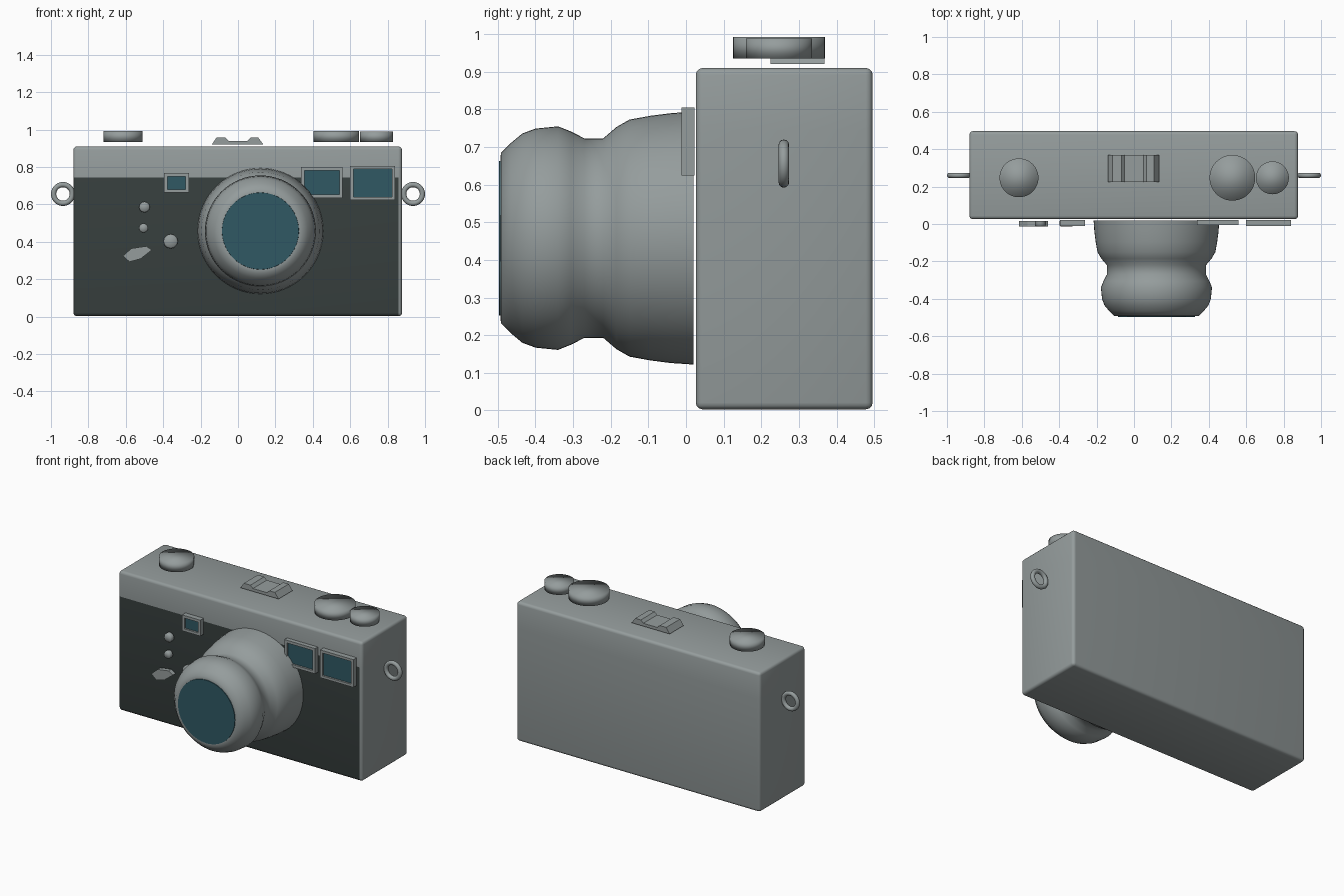
import bpy, bmesh, math
from mathutils import Matrix, Vector

if "Cube" in bpy.data.objects:
    bpy.data.objects.remove(bpy.data.objects["Cube"])


def material(name, rgb):
    m = bpy.data.materials.new(name)
    m.diffuse_color = (*rgb, 1)
    m.use_nodes = True
    m.node_tree.nodes["Principled BSDF"].inputs["Base Color"].default_value = m.diffuse_color
    return m


GREY = material("grey metal", (0.30, 0.335, 0.335))
DARK = material("dark leatherette", (0.040, 0.052, 0.050))
TEAL = material("teal glass", (0.029, 0.098, 0.127))


def finish(bm, name, mats, smooth=None):
    bmesh.ops.recalc_face_normals(bm, faces=bm.faces)
    me = bpy.data.meshes.new(name)
    bm.to_mesh(me)
    bm.free()
    for m in mats:
        me.materials.append(m)
    ob = bpy.data.objects.new(name, me)
    bpy.context.collection.objects.link(ob)
    if smooth is not None:
        bpy.ops.object.select_all(action='DESELECT')
        bpy.context.view_layer.objects.active = ob
        ob.select_set(True)
        bpy.ops.object.shade_smooth_by_angle(angle=math.radians(smooth))
    return ob


def box(bm, x0, x1, y0, y1, z0, z1):
    c = Vector(((x0 + x1) / 2, (y0 + y1) / 2, (z0 + z1) / 2))
    s = Matrix.Diagonal((x1 - x0, y1 - y0, z1 - z0, 1))
    bmesh.ops.create_cube(bm, size=1, matrix=Matrix.Translation(c) @ s)


def lathe(name, profile, axis_x, axis_z, mat, smooth, segs=64):
    """Closed solid turned about a line parallel to y; profile is (y, radius)."""
    bm = bmesh.new()
    rings = []
    for y, r in profile:
        rings.append([bm.verts.new((axis_x + r * math.cos(a), y, axis_z + r * math.sin(a)))
                      for a in (2 * math.pi * i / segs for i in range(segs))])
    for p, q in zip(rings, rings[1:]):
        for i in range(segs):
            j = (i + 1) % segs
            bm.faces.new((p[i], p[j], q[j], q[i]))
    bm.faces.new(rings[0])
    bm.faces.new(rings[-1])
    return finish(bm, name, [mat], smooth)


def prism(name, points, to3d, push, mat):
    """Extrude a flat outline along a vector."""
    bm = bmesh.new()
    face = bm.faces.new([bm.verts.new(to3d(*p)) for p in points])
    new = bmesh.ops.extrude_face_region(bm, geom=[face], use_keep_orig=True)
    bmesh.ops.translate(bm, vec=push, verts=[v for v in new["geom"] if isinstance(v, bmesh.types.BMVert)])
    return finish(bm, name, [mat])


# Rounded body with the dark front covering below the top band
bm = bmesh.new()
box(bm, -0.88, 0.877, 0.026, 0.496, 0.003, 0.91)
bmesh.ops.bevel(bm, geom=bm.edges[:], offset=0.018, segments=3, profile=0.5, affect='EDGES')
for co, no in (((0, 0, 0.745), (0, 0, 1)), ((0.857, 0, 0), (1, 0, 0))):
    bmesh.ops.bisect_plane(bm, geom=bm.verts[:] + bm.edges[:] + bm.faces[:], plane_co=co, plane_no=no)
bm.normal_update()
for f in bm.faces:
    c = f.calc_center_median()
    if f.normal.y < -0.6 and c.z < 0.745 and c.x < 0.857:
        f.material_index = 1
finish(bm, "camera_body", [GREY, DARK], 40)

# Lens barrel and front glass
LX, LZ = 0.12, 0.458
lathe("lens_barrel", [(0.02, 0.336), (-0.04, 0.332), (-0.095, 0.325), (-0.15, 0.315),
                      (-0.185, 0.295), (-0.22, 0.265), (-0.27, 0.265), (-0.305, 0.283),
                      (-0.34, 0.297), (-0.40, 0.291), (-0.435, 0.278), (-0.465, 0.253),
                      (-0.492, 0.226), (-0.493, 0.205)], LX, LZ, GREY, 60)
lathe("lens_glass", [(-0.490, 0.206), (-0.497, 0.205)], LX, LZ, TEAL, 30)

# Top dials
for name, x, r, top in (("rewind_dial", -0.615, 0.104, 0.993),
                        ("shutter_dial", 0.526, 0.122, 0.993),
                        ("winder_dial", 0.74, 0.088, 0.989)):
    bm = bmesh.new()
    bmesh.ops.create_cone(bm, cap_ends=True, segments=48, radius1=r, radius2=r, depth=top - 0.935,
                          matrix=Matrix.Translation((x, 0.247, (top + 0.935) / 2)))
    finish(bm, name, [GREY], 180)

# Accessory shoe
prism("accessory_shoe", [(-0.14, 0.921), (-0.115, 0.957), (-0.068, 0.957), (-0.05, 0.94),
                         (0.05, 0.94), (0.068, 0.957), (0.108, 0.957), (0.135, 0.921)],
      lambda x, z: (x, 0.225, z), (0, 0.143, 0), GREY)

# Viewfinder windows: frame with a recessed glass pane
for name, x0, x1, z0, z1, b, y0 in (("small_window", -0.395, -0.263, 0.663, 0.767, 0.024, -0.012),
                                    ("middle_window", 0.338, 0.56, 0.635, 0.80, 0.025, -0.006),
                                    ("large_window", 0.60, 0.84, 0.624, 0.805, 0.023, -0.012)):
    bm = bmesh.new()
    box(bm, x0, x1, y0, 0.022, z0, z1)
    bm.normal_update()
    front = min(bm.faces, key=lambda f: f.calc_center_median().y)
    bmesh.ops.inset_region(bm, faces=[front], thickness=b)
    new = bmesh.ops.extrude_face_region(bm, geom=[front])
    bmesh.ops.delete(bm, geom=[front], context='FACES_ONLY')
    for g in new["geom"]:
        if isinstance(g, bmesh.types.BMVert):
            g.co.y += 0.012
        elif isinstance(g, bmesh.types.BMFace):
            g.material_index = 1
    finish(bm, name, [GREY, TEAL])

# Small front buttons
for name, x, z, r in (("upper_button", -0.50, 0.586, 0.029),
                      ("lower_button", -0.505, 0.474, 0.025),
                      ("release_button", -0.36, 0.403, 0.039)):
    lathe(name, [(0.016, r), (-0.005, r), (-0.013, r * 0.8)], x, z, GREY, 60, 12)

# Timer lever
prism("timer_lever", [(-0.615, 0.325), (-0.57, 0.365), (-0.49, 0.377), (-0.46, 0.357),
                      (-0.52, 0.31), (-0.58, 0.293)],
      lambda x, z: (x, -0.014, z), (0, 0.030, 0), GREY)

# Strap rings on both ends
for name, x in (("strap_ring_left", -0.936), ("strap_ring_right", 0.936)):
    bpy.ops.mesh.primitive_torus_add(major_segments=32, minor_segments=12, major_radius=0.050,
                                     minor_radius=0.014, location=(x, 0.26, 0.656),
                                     rotation=(math.pi / 2, 0, 0))
    ring = bpy.context.object
    ring.name = name
    ring.data.materials.append(GREY)
    bpy.ops.object.shade_smooth()
